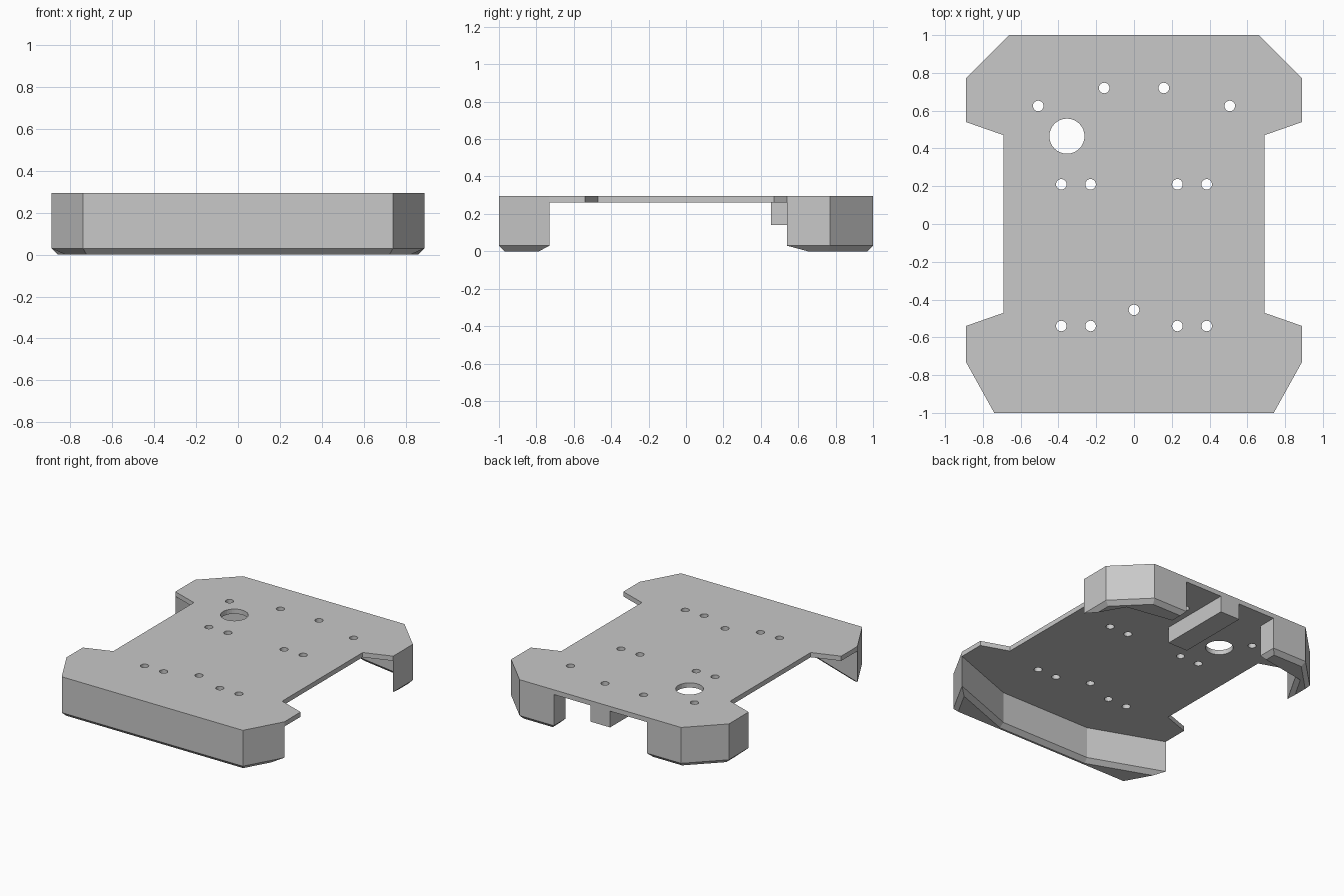
import bpy
import bmesh
from mathutils import Vector

cube = bpy.data.objects.get("Cube")
if cube:
    bpy.data.objects.remove(cube, do_unlink=True)

PLATE_BOTTOM, PLATE_TOP = 0.26, 0.295
CHAMFER = 0.03

grey = bpy.data.materials.new("plain grey")
grey.use_nodes = True
colour = (0.58, 0.58, 0.58, 1)
grey.diffuse_color = colour
grey.node_tree.nodes["Principled BSDF"].inputs["Base Color"].default_value = colour


def inset(points, distance):
    """Move every edge of a counter-clockwise outline inwards."""
    result = []
    for i, point in enumerate(points):
        p = Vector(point)
        before = (p - Vector(points[i - 1])).normalized()
        after = (Vector(points[(i + 1) % len(points)]) - p).normalized()
        n1 = Vector((-before.y, before.x))
        n2 = Vector((-after.y, after.x))
        result.append(p + (n1 + n2) * distance / (1 + n1.dot(n2)))
    return result


def make_object(name, bm):
    bmesh.ops.recalc_face_normals(bm, faces=bm.faces)
    mesh = bpy.data.meshes.new(name)
    bm.to_mesh(mesh)
    bm.free()
    mesh.materials.append(grey)
    obj = bpy.data.objects.new(name, mesh)
    bpy.context.collection.objects.link(obj)
    return obj


def prism(name, points, bottom, top, chamfer=0):
    """Extrude an outline upwards, with an optional chamfer round its foot."""
    layers = [(points, bottom + chamfer), (points, top)]
    if chamfer:
        layers.insert(0, (inset(points, chamfer), bottom))
    bm = bmesh.new()
    rings = [[bm.verts.new((p[0], p[1], z)) for p in pts] for pts, z in layers]
    for low, high in zip(rings, rings[1:]):
        for i in range(len(points)):
            bm.faces.new((low[i - 1], low[i], high[i], high[i - 1]))
    bm.faces.new(rings[0][::-1])
    bm.faces.new(rings[-1])
    return make_object(name, bm)


def mirrored(half):
    """Complete an outline running up the +x side."""
    return half + [(-x, y) for x, y in reversed(half)]


# Top plate
plate = prism("top_plate", mirrored([
    (0.74, -1), (0.89, -0.73), (0.89, -0.54), (0.69, -0.47),
    (0.69, 0.47), (0.89, 0.54), (0.89, 0.77), (0.66, 1)]),
    PLATE_BOTTOM, PLATE_TOP)

# Screw holes and the large cable hole
holes = [(-0.355, 0.465, 0.093), (0, -0.455, 0.028)]
for side in (-1, 1):
    for x, y in [(0.385, -0.54), (0.23, -0.54), (0.385, 0.21),
                 (0.23, 0.21), (0.158, 0.72), (0.507, 0.625)]:
        holes.append((side * x, y, 0.028))
bm = bmesh.new()
for x, y, radius in holes:
    made = bmesh.ops.create_cone(bm, cap_ends=True, segments=32,
                                 radius1=radius, radius2=radius, depth=0.2)
    bmesh.ops.translate(bm, verts=made["verts"], vec=(x, y, PLATE_TOP))
cutter = make_object("hole_cutter", bm)
cutter.hide_render = True
cut = plate.modifiers.new("holes", "BOOLEAN")
cut.operation = "DIFFERENCE"
cut.solver = "EXACT"
cut.object = cutter
bpy.context.view_layer.update()
evaluated = plate.evaluated_get(bpy.context.evaluated_depsgraph_get())
plate.data = bpy.data.meshes.new_from_object(evaluated)
plate.modifiers.clear()
bpy.data.objects.remove(cutter, do_unlink=True)

# Front bumper wall
prism("front_wall", mirrored([(0.74, -1), (0.89, -0.73), (0.365, -0.925)]),
      0, PLATE_BOTTOM, CHAMFER)

# Rear corner legs
leg = [(0.89, 0.54), (0.89, 0.77), (0.66, 1),
       (0.38, 1), (0.38, 0.862), (0.74, 0.8)]
prism("rear_left_leg", leg, 0, PLATE_BOTTOM, CHAMFER)
prism("rear_right_leg", [(-x, y) for x, y in reversed(leg)],
      0, PLATE_BOTTOM, CHAMFER)

# Bar under the plate between the legs
prism("rear_bar", mirrored([(0.08, 0.455), (0.08, 1)]), 0.14, PLATE_BOTTOM)
